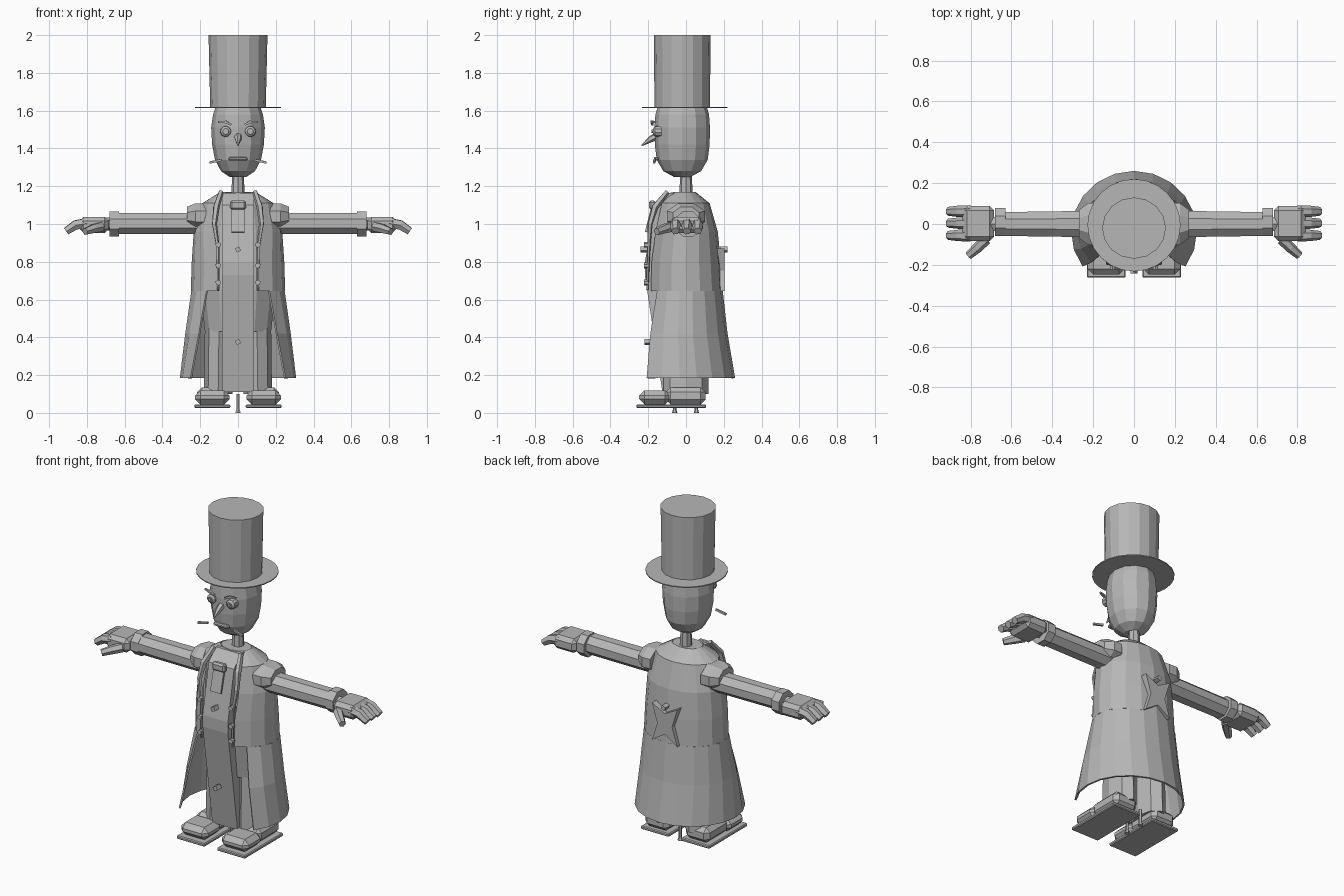
import bpy, bmesh, math
from mathutils import Vector, Matrix

if "Cube" in bpy.data.objects:
    bpy.data.objects.remove(bpy.data.objects["Cube"])

grey = bpy.data.materials.new("plain_grey")
grey.use_nodes = True
COLOUR = (0.47, 0.47, 0.47, 1)
grey.diffuse_color = COLOUR
grey.node_tree.nodes["Principled BSDF"].inputs["Base Color"].default_value = COLOUR


def finish(name, bm, mirror=False, thickness=0, fix=True):
    if fix:
        bmesh.ops.recalc_face_normals(bm, faces=bm.faces)
    mesh = bpy.data.meshes.new(name)
    bm.to_mesh(mesh)
    bm.free()
    mesh.materials.append(grey)
    ob = bpy.data.objects.new(name, mesh)
    bpy.context.collection.objects.link(ob)
    if thickness:
        mod = ob.modifiers.new("thickness", "SOLIDIFY")
        mod.thickness = thickness
    if mirror:
        ob.modifiers.new("mirror", "MIRROR")
    return ob


def skin(bm, rings, closed=True, caps=True):
    """Join rings of points with quads."""
    rows = [[bm.verts.new(p) for p in ring] for ring in rings]
    n = len(rows[0])
    for a, b in zip(rows, rows[1:]):
        for i in range(n if closed else n - 1):
            j = (i + 1) % n
            bm.faces.new((a[i], a[j], b[j], b[i]))
    if caps:
        bm.faces.new(rows[0][::-1])
        bm.faces.new(rows[-1])


def ellipse(cx, cy, z, rx, ry, n, start=0.0):
    """Points round a level ellipse, starting at the front."""
    span = 2 * math.pi - 2 * start
    count = n if start == 0 else n + 1
    angles = [start + span * i / n for i in range(count)]
    return [(cx + rx * math.sin(t), cy - ry * math.cos(t), z) for t in angles]


def lathe(name, rows, n, mirror=False):
    """Rows are (cx, cy, z, rx, ry)."""
    bm = bmesh.new()
    skin(bm, [ellipse(*row, n) for row in rows])
    return finish(name, bm, mirror)


def box(name, centre, size, bevel=0.0, mirror=False, tilt=0.0, axis="X"):
    bm = bmesh.new()
    bmesh.ops.create_cube(bm, size=1)
    bmesh.ops.scale(bm, vec=size, verts=bm.verts)
    if bevel:
        bmesh.ops.bevel(bm, geom=bm.edges[:], offset=bevel, segments=1, affect="EDGES")
    bm.transform(Matrix.Translation(centre) @ Matrix.Rotation(math.radians(tilt), 4, axis))
    return finish(name, bm, mirror)


def tube(name, path, radii, sides=6, mirror=False):
    """Sweep a polygon along a path."""
    bm = bmesh.new()
    pts = [Vector(p) for p in path]
    rings = []
    for i, p in enumerate(pts):
        d = (pts[min(i + 1, len(pts) - 1)] - pts[max(i - 1, 0)]).normalized()
        u = d.cross(Vector((0.1, 1, 0.05))).normalized()
        v = d.cross(u)
        if isinstance(radii, (list, tuple)):
            r = radii[i]
        else:
            r = radii
        rings.append([p + r * (u * math.cos(t) + v * math.sin(t))
                      for t in (math.tau * (k + 0.5) / sides for k in range(sides))])
    skin(bm, rings)
    return finish(name, bm, mirror)


# Hat: tall crown and flat brim
lathe("hat_crown", [(0, -0.02, 1.615, 0.147, 0.147), (0, -0.02, 2.0, 0.156, 0.15)], 16)
lathe("hat_brim", [(0, -0.006, 1.614, 0.228, 0.226), (0, -0.006, 1.62, 0.228, 0.226)], 24)

# Head, neck and face
lathe("head", [(0, -0.02, 1.25, 0.045, 0.045), (0, -0.02, 1.28, 0.09, 0.1),
               (0, -0.02, 1.34, 0.122, 0.135), (0, -0.02, 1.42, 0.137, 0.145),
               (0, -0.02, 1.51, 0.142, 0.147), (0, -0.02, 1.58, 0.132, 0.142),
               (0, -0.02, 1.62, 0.118, 0.13)], 12)
lathe("neck", [(0, 0, 1.15, 0.036, 0.036), (0, 0, 1.27, 0.03, 0.03)], 8)
tube("nose", [(0, -0.15, 1.465), (0, -0.185, 1.45), (0, -0.235, 1.415)], [0.022, 0.018, 0.003])
tube("eye", [(0.065, -0.13, 1.49), (0.065, -0.165, 1.49), (0.065, -0.175, 1.49)],
     [0.03, 0.028, 0.016], 10, True)
tube("pupil", [(0.065, -0.17, 1.49), (0.065, -0.182, 1.49)], 0.009, 8, True)
tube("eyebrow", [(0.035, -0.178, 1.525), (0.065, -0.18, 1.54), (0.105, -0.165, 1.54)],
     [0.007, 0.01, 0.006], 4, True)
tube("moustache_tip", [(0.085, -0.165, 1.34), (0.15, -0.17, 1.325)], 0.008, 4, True)
box("mouth", (0, -0.158, 1.345), (0.1, 0.025, 0.02), 0.006)

# Tailcoat: (z, half width, front y, back y); the opening widens below the waist
coat_rows = [(0.185, 0.308, -0.335, 0.26), (0.42, 0.28, -0.27, 0.22), (0.645, 0.25, -0.205, 0.195),
             (0.8, 0.245, -0.2, 0.185), (0.96, 0.235, -0.185, 0.168), (1.11, 0.19, -0.155, 0.125),
             (1.17, 0.095, -0.085, 0.05)]


def coat(name, rows, openings):
    bm = bmesh.new()
    rings = [ellipse(0, (f + b) / 2, z, w, (b - f) / 2, 14, math.radians(a))
             for (z, w, f, b), a in zip(rows, openings)]
    skin(bm, rings, closed=False, caps=False)
    return finish(name, bm, thickness=0.01, fix=False)


coat("coat_tails", coat_rows[:3], (55, 48, 42))
coat("coat_jacket", coat_rows[2:], (25, 25, 30, 36, 42))

# Torso under the coat, with a long front panel that bulges at the belly
lathe("waistcoat", [(0, -0.01, 0.43, 0.175, 0.135), (0, -0.01, 0.65, 0.2, 0.16),
                    (0, -0.01, 0.96, 0.19, 0.145), (0, -0.015, 1.1, 0.165, 0.12),
                    (0, -0.015, 1.168, 0.092, 0.066)], 12)
bm = bmesh.new()
profile = [(-0.125, 0.11), (-0.218, 0.73), (-0.218, 0.8), (-0.16, 1.1), (-0.09, 1.165),
           (-0.02, 1.165), (-0.1, 0.73), (-0.1, 0.11)]
skin(bm, [[(x, y, z) for y, z in profile] for x in (-0.085, 0.085)])
finish("front_panel", bm)

# Tie, buttons, lapels with beads
box("tie_knot", (0, -0.178, 1.1), (0.085, 0.035, 0.05), 0.01)
box("tie", (0, -0.195, 1.025), (0.07, 0.012, 0.14), tilt=-14)
for y, z in ((-0.222, 0.865), (-0.2, 0.375), (0.2, 0.865)):
    tube("button", [(0, y - 0.02, z), (0, y + 0.02, z)], 0.017, 4)
tube("lapel", [(0.09, -0.1, 1.17), (0.115, -0.165, 1.09), (0.125, -0.19, 1.0),
               (0.107, -0.197, 0.88), (0.105, -0.205, 0.65)], [0.014, 0.018, 0.014, 0.009, 0.006], 5, True)
for z in (0.89, 0.78, 0.69):
    tube("bead", [(0.105, -0.222, z), (0.105, -0.198, z)], 0.015, 6, True)

# Pinched cloth panel on the back of the coat
bm = bmesh.new()
outline = [(-0.085, 0.87), (0, 0.825), (0.085, 0.87), (0.05, 0.755), (0.085, 0.645),
           (0, 0.7), (-0.085, 0.645), (-0.05, 0.755)]
skin(bm, [[(x, y, z) for x, z in outline] for y in (0.165, 0.205)])
finish("back_panel", bm)

# Arms, with shoulder pads, sleeves and cuffs
lathe_rows = [(0.17, 0.11, 0.075), (0.225, 0.11, 0.075), (0.27, 0.075, 0.055)]


def across(name, rows, cz, n, cy=0.0):
    """Sleeve-like tube along x; rows are (x, half depth, half height)."""
    bm = bmesh.new()
    turns = [math.tau * (k + 0.5) / n for k in range(n)]
    skin(bm, [[(x, cy + ry * math.cos(t), cz + rz * math.sin(t)) for t in turns]
              for x, ry, rz in rows])
    return finish(name, bm, True)


across("shoulder", lathe_rows, 1.04, 8)
across("sleeve", [(0.2, 0.07, 0.06), (0.64, 0.063, 0.06)], 1.003, 8)
across("cuff", [(0.63, 0.075, 0.071), (0.68, 0.075, 0.071)], 1.0, 8, 0.01)
across("wrist", [(0.66, 0.04, 0.035), (0.71, 0.04, 0.035)], 1.0, 6)

# Hands
box("palm", (0.762, 0.003, 0.995), (0.155, 0.172, 0.085), 0.022, True)
for y in (0.062, 0.004, -0.056):
    tube("finger", [(0.8, y, 1.005), (0.86, y, 0.995), (0.91, y, 0.962)], [0.03, 0.028, 0.022], 6, True)
tube("thumb", [(0.725, -0.075, 0.985), (0.765, -0.115, 0.975), (0.81, -0.155, 0.96)],
     [0.028, 0.026, 0.02], 6, True)

# Legs, shoes and soles
lathe("trouser_leg", [(0.105, 0, 0.1, 0.075, 0.12), (0.1, 0, 0.5, 0.075, 0.11)], 8, True)
box("sole", (0.136, -0.078, 0.035), (0.19, 0.368, 0.02), 0.005, True)
box("shoe_heel", (0.136, -0.002, 0.09), (0.16, 0.21, 0.09), 0.025, True)
box("shoe_toe", (0.136, -0.165, 0.082), (0.182, 0.165, 0.075), 0.028, True)

# Small stand posts between and under the shoes
for y in (-0.06, 0.055):
    lathe("stand_post", [(0, y, 0, 0.016, 0.014), (0, y, 0.02, 0.01, 0.009),
                         (0, y, 0.1, 0.01, 0.009)], 6)
